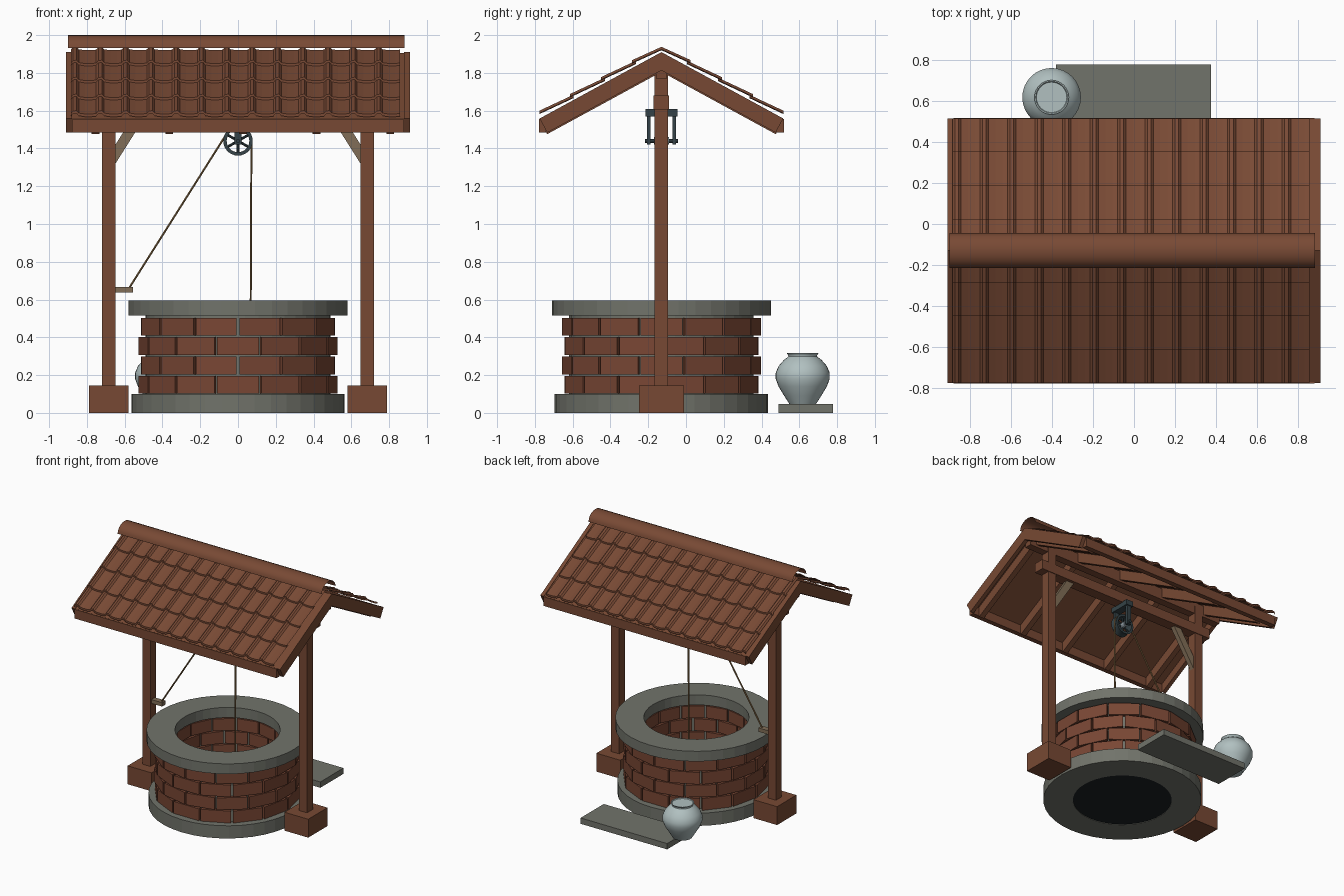
import bpy, bmesh, math
from mathutils import Vector, Matrix

if "Cube" in bpy.data.objects:
    bpy.data.objects.remove(bpy.data.objects["Cube"])

CY = -0.13            # well and ridge centre line
SLOPE, APEX = 0.545, 1.91
ANG = math.atan(SLOPE)
SN, CS = math.sin(ANG), math.cos(ANG)


def material(name, rgb):
    m = bpy.data.materials.new(name)
    m.diffuse_color = (*rgb, 1)
    m.use_nodes = True
    m.node_tree.nodes["Principled BSDF"].inputs["Base Color"].default_value = m.diffuse_color
    return m


WOOD = material("brown wood", (0.185, 0.066, 0.033))
TILE = material("roof tile brown", (0.19, 0.068, 0.035))
BRICK = material("red brown brick", (0.19, 0.062, 0.034))
STONE = material("grey stone", (0.165, 0.172, 0.145))
JAR = material("pale grey glaze", (0.44, 0.53, 0.53))
ROPE = material("tan rope", (0.25, 0.15, 0.06))
IRON = material("dark iron", (0.035, 0.055, 0.063))
STEEL = material("light steel", (0.3, 0.36, 0.4))
BRACE = material("weathered wood", (0.22, 0.155, 0.095))
WATER = material("dark water", (0.01, 0.014, 0.017))


def make(name, verts, faces, mat, sheet=False):
    """Mesh object; sheets are turned to face up, solids outwards."""
    bm = bmesh.new()
    vs = [bm.verts.new(v) for v in verts]
    for f in faces:
        bm.faces.new([vs[i] for i in f])
    if sheet:
        bm.normal_update()
        bmesh.ops.reverse_faces(bm, faces=[f for f in bm.faces if f.normal.z < 0])
    else:
        bmesh.ops.recalc_face_normals(bm, faces=bm.faces)
    me = bpy.data.meshes.new(name)
    bm.to_mesh(me)
    bm.free()
    me.materials.append(mat)
    ob = bpy.data.objects.new(name, me)
    bpy.context.collection.objects.link(ob)
    return ob


def prism(name, poly, x0, x1, mat):
    """Extrude a (y, z) polygon along x."""
    n = len(poly)
    verts = [(x, y, z) for x in (x0, x1) for y, z in poly]
    faces = [tuple(range(n)), tuple(range(n, 2 * n))]
    faces += [(i, (i + 1) % n, n + (i + 1) % n, n + i) for i in range(n)]
    return make(name, verts, faces, mat)


def box(name, x, y, z, mat):
    return prism(name, [(y[0], z[0]), (y[1], z[0]), (y[1], z[1]), (y[0], z[1])], *x, mat)


def lathe(name, profile, n, centre, mat, closed=True, along_y=False):
    """Revolve (radius, height) points; open profiles get end caps."""
    k, verts, faces = len(profile), [], []
    for i in range(n):
        a = 2 * math.pi * i / n
        for r, h in profile:
            p = (r * math.cos(a), h, r * math.sin(a)) if along_y else (r * math.cos(a), r * math.sin(a), h)
            verts.append(Vector(p) + Vector(centre))
    for i in range(n):
        j = (i + 1) % n
        for q in range(k if closed else k - 1):
            p = (q + 1) % k
            faces.append((i * k + q, j * k + q, j * k + p, i * k + p))
    if not closed:
        faces += [tuple(i * k for i in range(n)), tuple(i * k + k - 1 for i in range(n))]
    return make(name, verts, faces, mat)


def ring(name, r0, r1, z0, z1, n, mat):
    return lathe(name, [(r0, z0), (r1, z0), (r1, z1), (r0, z1)], n, (0, CY, 0), mat)


def rod(name, a, b, r, mat, n=8):
    a, b = Vector(a), Vector(b)
    ob = lathe(name, [(r, 0), (r, (b - a).length)], n, (0, 0, 0), mat, closed=False)
    ob.data.transform(Matrix.Translation(a) @ (b - a).to_track_quat('Z', 'Y').to_matrix().to_4x4())
    return ob


def smooth(ob):
    bpy.context.view_layer.objects.active = ob
    ob.select_set(True)
    bpy.ops.object.shade_smooth_by_angle()
    ob.select_set(False)


# Well: stone foot, mortar core, brick courses, stone rim, water
ring("well_foot", 0.353, 0.565, 0, 0.1, 40, STONE)
ring("mortar_core", 0.405, 0.49, 0.1, 0.515, 42, STONE)
ring("well_rim", 0.376, 0.58, 0.515, 0.595, 40, STONE)
lathe("well_water", [(0.36, 0.004), (0.36, 0.03)], 40, (0, CY, 0), WATER, closed=False)
step = 2 * math.pi / 14
verts, faces = [], []
for c in range(4):
    z0 = 0.102 + 0.1025 * c
    for b in range(14):
        a0 = -math.pi / 2 + step * (b + (0 if c % 2 else 0.5))
        o = len(verts)
        for z in (z0, z0 + 0.094):
            for r, a in ((0.39, a0 + 0.016), (0.526, a0 + 0.013),
                         (0.526, a0 + step - 0.013), (0.39, a0 + step - 0.016)):
                verts.append((r * math.cos(a), CY + r * math.sin(a), z))
        faces += [tuple(o + i for i in f) for f in (
            (0, 1, 2, 3), (4, 5, 6, 7), (0, 1, 5, 4), (1, 2, 6, 5), (2, 3, 7, 6), (3, 0, 4, 7))]
make("brick_courses", verts, faces, BRICK)

# Timber frame: feet, posts, braces, cross beam, ridge beam
for s, side in ((-1, "left"), (1, "right")):
    px = 0.684 * s
    box(side + "_post_foot", (px - 0.104, px + 0.104), (CY - 0.12, CY + 0.12), (0, 0.145), WOOD)
    box(side + "_post", (px - 0.035, px + 0.035), (CY - 0.036, CY + 0.036), (0.1, 1.83), WOOD)
    pts = [(0.655, 1.31), (0.465, 1.61), (0.53, 1.61), (0.655, 1.41)]
    make(side + "_brace", [(s * x, CY + y, z) for y in (-0.018, 0.018) for x, z in pts],
         [(0, 1, 2, 3), (4, 5, 6, 7), (0, 1, 5, 4), (1, 2, 6, 5), (2, 3, 7, 6), (3, 0, 4, 7)], BRACE)
box("cross_beam", (-0.78, 0.78), (CY - 0.041, CY + 0.041), (1.605, 1.68), WOOD)
box("ridge_beam", (-0.88, 0.88), (CY - 0.03, CY + 0.03), (1.77, 1.86), WOOD)


def band(name, s, x0, x1, t0, t1, d1):
    """Sloping board from the ridge to distance d1, between offsets t0 < t1."""
    zt = APEX - SLOPE * d1 + t1 / CS
    pts = [(0, APEX + t1 / CS), (d1, zt), (d1 + (t0 - t1) * SN, zt + (t0 - t1) * CS), (0, APEX + t0 / CS)]
    return prism(name, [(CY + s * d, z) for d, z in pts], x0, x1, WOOD)


# Roof: deck, verge boards, rafters, fascia and tile rows on both slopes
PITCH, COLS = 0.134, 13
X0 = -0.885
wave = [(0, 0.0), (0.012, 0.013), (0.03, 0.015), (0.042, 0.002), (0.075, -0.003), (0.11, -0.003)]
xs = [(X0 + PITCH * c + u, w) for c in range(COLS) for u, w in wave] + [(X0 + PITCH * COLS, 0.0)]
rows = [0.645, 0.485, 0.32, 0.155, 0.0]
for s, side in ((-1, "front"), (1, "back")):
    band(side + "_roof_deck", s, -0.885, 0.885, -0.022, -0.004, 0.64)
    for x in (-0.91, 0.88):
        band(side + "_verge_board", s, x, x + 0.03, -0.085, 0, 0.645)
    for i in range(5):
        x = 0.026 + 0.39 * (i - 2)
        band(side + "_rafter", s, x - 0.021, x + 0.021, -0.092, -0.02, 0.64)
    y = sorted((CY + s * 0.61, CY + s * 0.648))
    box(side + "_fascia", (-0.88, 0.88), y, (1.484, 1.556), WOOD)
    for r in range(4):
        verts, n = [], len(xs)
        # each row: lower lip, sheet start, sheet end
        for d, lift in ((rows[r], 0.012), (rows[r], 0.027), (max(rows[r + 1] - 0.02, 0), 0.013)):
            verts += [(x, CY + s * d, APEX - SLOPE * d + lift + w) for x, w in xs]
        faces = [(k * n + i, k * n + i + 1, (k + 1) * n + i + 1, (k + 1) * n + i)
                 for k in (0, 1) for i in range(n - 1)]
        make(side + "_tile_row", verts, faces, TILE, sheet=True)

# Ridge cap: thin curved sheet
arc = [(CY + 0.085 * math.cos(math.pi * i / 10), 1.932 + 0.068 * math.sin(math.pi * i / 10)) for i in range(11)]
cap = make("ridge_cap", [(x, y, z) for x in (-0.9, 0.882) for y, z in arc],
           [(i, i + 1, i + 12, i + 11) for i in range(10)], TILE, sheet=True)
smooth(cap)

# Pulley: grooved wheel, hub, spokes, axle and bracket
PZ = 1.44
smooth(lathe("pulley_wheel", [(0.06, -0.03), (0.078, -0.03), (0.07, 0), (0.078, 0.03), (0.06, 0.03)],
             28, (0, CY, PZ), IRON, along_y=True))
lathe("pulley_hub", [(0.02, -0.04), (0.02, 0.04)], 12, (0, CY, PZ), STEEL, closed=False, along_y=True)
for i in range(6):
    a = math.pi / 6 + math.pi * i / 3
    rod("pulley_spoke", (0, CY, PZ), (0.064 * math.cos(a), CY, PZ + 0.064 * math.sin(a)), 0.007, IRON)
rod("pulley_axle", (0, CY - 0.088, PZ), (0, CY + 0.088, PZ), 0.011, IRON)
box("bracket_top", (-0.03, 0.03), (CY - 0.085, CY + 0.085), (1.57, 1.61), IRON)
for s in (-1, 1):
    y = sorted((CY + s * 0.058, CY + s * 0.077))
    box("bracket_arm", (-0.018, 0.018), y, (1.42, 1.58), IRON)

# Rope: slanted run, wrap over the wheel, drop into the well, and its cleat
a_start = math.radians(147)
path = [(-0.58, 0.655)]
path += [(0.071 * math.cos(a_start * (1 - i / 8)), PZ + 0.071 * math.sin(a_start * (1 - i / 8))) for i in range(9)]
path += [(0.065, 0.05)]
for (xa, za), (xb, zb) in zip(path, path[1:]):
    rod("rope", (xa, CY, za), (xb, CY, zb), 0.006, ROPE, 6)
box("rope_cleat", (-0.655, -0.555), (CY - 0.022, CY + 0.022), (0.637, 0.667), BRACE)

# Stone slab and jar behind the well
box("stone_slab", (-0.38, 0.375), (0.49, 0.778), (0, 0.046), STONE)
jar = [(0.07, 0.046), (0.098, 0.09), (0.128, 0.14), (0.143, 0.18), (0.143, 0.212), (0.128, 0.248),
       (0.1, 0.28), (0.076, 0.298), (0.076, 0.304), (0.084, 0.316), (0.078, 0.316), (0.074, 0.31)]
smooth(lathe("jar", jar, 32, (-0.402, 0.618, 0), JAR, closed=False))
